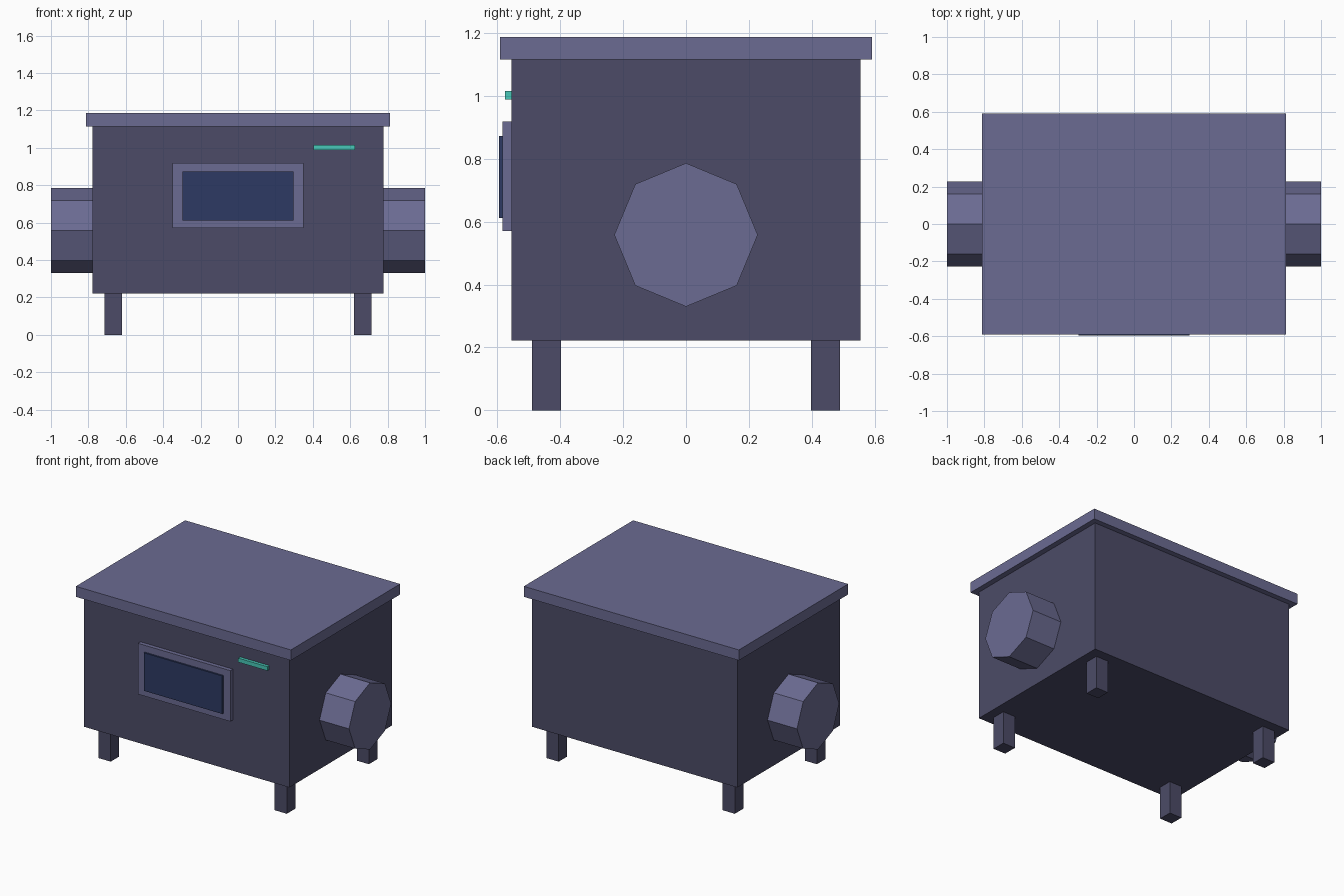
import bpy
import math

default = bpy.data.objects.get("Cube")
if default:
    bpy.data.objects.remove(default, do_unlink=True)


def material(name, rgb):
    """Flat material from 0-255 display values, stored as linear."""
    linear = [((c / 255 + 0.055) / 1.055) ** 2.4 for c in rgb]
    mat = bpy.data.materials.new(name)
    mat.use_nodes = True
    mat.diffuse_color = (*linear, 1)
    mat.node_tree.nodes["Principled BSDF"].inputs["Base Color"].default_value = (*linear, 1)
    return mat


dark = material("dark slate", (76, 75, 103))
light = material("light slate", (107, 107, 146))
navy = material("navy glass", (45, 58, 99))
teal = material("teal", (72, 200, 184))


def box(name, low, high, mat):
    """Box spanning two opposite corners."""
    bpy.ops.mesh.primitive_cube_add(size=1, location=[(a + b) / 2 for a, b in zip(low, high)])
    obj = bpy.context.object
    obj.name = name
    obj.scale = [b - a for a, b in zip(low, high)]
    bpy.ops.object.transform_apply(location=False, rotation=False, scale=True)
    obj.data.materials.append(mat)
    return obj


# Cabinet and overhanging lid
box("body", (-0.777, -0.555, 0.222), (0.777, 0.555, 1.115), dark)
box("lid", (-0.814, -0.591, 1.115), (0.814, 0.591, 1.187), light)

# Front window and indicator strip
box("window_frame", (-0.35, -0.583, 0.57), (0.35, -0.555, 0.918), light)
box("window_glass", (-0.297, -0.595, 0.612), (0.297, -0.583, 0.872), navy)
box("indicator_strip", (0.405, -0.576, 0.988), (0.625, -0.555, 1.016), teal)

for side, sx in (("left", 1), ("right", -1)):
    # Octagonal drum on each side, with a corner pointing up
    bpy.ops.mesh.primitive_cylinder_add(
        vertices=8, radius=0.228, depth=0.26,
        location=(sx * 0.87, 0, 0.558), rotation=(0, math.pi / 2, 0))
    drum = bpy.context.object
    drum.name = side + "_drum"
    drum.data.materials.append(light)

    # Square legs
    for end, sy in (("front", -1), ("back", 1)):
        x, y = sx * 0.667, sy * 0.444
        box(f"{end}_{side}_leg", (x - 0.046, y - 0.046, 0),
            (x + 0.046, y + 0.046, 0.222), dark)
